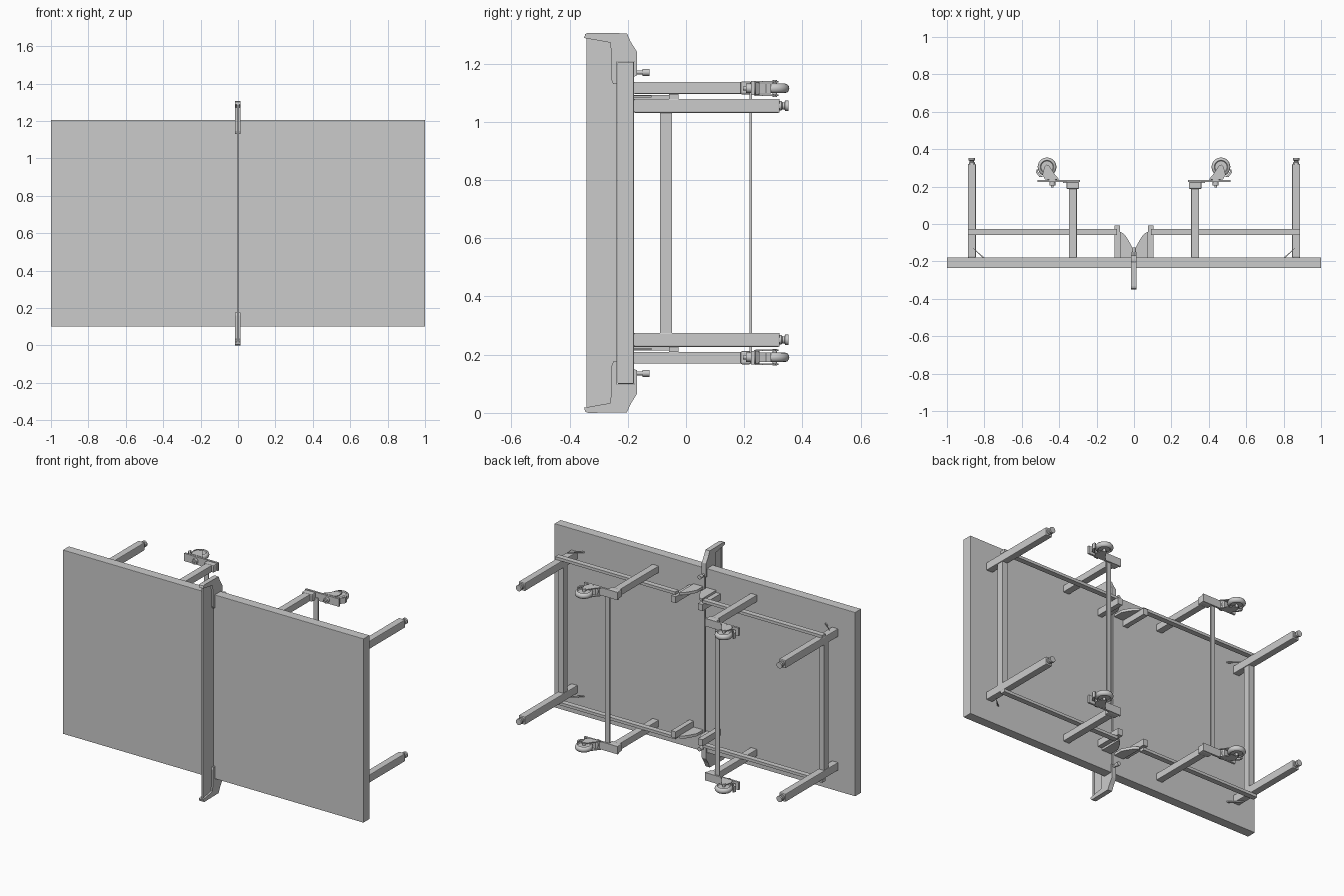
import bpy, bmesh, math
from mathutils import Matrix, Vector

if "Cube" in bpy.data.objects:
    bpy.data.objects.remove(bpy.data.objects["Cube"])

ZC = 0.653  # mid height, the model is mirrored about it


def emit(name, bm, xs=(1, -1), zs=(1, -1), bevel=0, smooth=False):
    """Make an object for each mirrored copy (left/right, upper/lower)."""
    for sx in xs:
        for sz in zs:
            b = bm.copy()
            for v in b.verts:
                v.co.x *= sx
                v.co.z = ZC + (v.co.z - ZC) * sz
            bmesh.ops.recalc_face_normals(b, faces=b.faces[:])
            me = bpy.data.meshes.new(name)
            b.to_mesh(me)
            b.free()
            ob = bpy.data.objects.new(name, me)
            bpy.context.collection.objects.link(ob)
            if bevel:
                m = ob.modifiers.new("bevel", 'BEVEL')
                m.width, m.segments = bevel, 2
            if smooth:
                bpy.context.view_layer.objects.active = ob
                ob.select_set(True)
                bpy.ops.object.shade_smooth_by_angle(angle=math.radians(35))
                ob.select_set(False)
    bm.free()


def box(name, x, y, z, **kw):
    bm = bmesh.new()
    bmesh.ops.create_cube(bm, size=1)
    for v in bm.verts:
        v.co = Vector([(r[0] + r[1]) / 2 + c * (r[1] - r[0]) for r, c in zip((x, y, z), v.co)])
    emit(name, bm, **kw)


def prism(name, pts, lo, hi, axis, **kw):
    """Extrude an outline: axis 'z' takes (x, y) points, axis 'x' takes (y, z)."""
    bm = bmesh.new()
    put = (lambda a, b, t: (a, b, t)) if axis == 'z' else (lambda a, b, t: (t, a, b))
    face = bm.faces.new([bm.verts.new(put(a, b, lo)) for a, b in pts])
    r = bmesh.ops.extrude_face_region(bm, geom=[face])
    new = [v for v in r['geom'] if isinstance(v, bmesh.types.BMVert)]
    bmesh.ops.translate(bm, verts=new, vec=Vector(put(0, 0, hi - lo)))
    emit(name, bm, **kw)


def lathe(name, profile, centre, axis, n=24, **kw):
    """Spin (radius, height) points around an axis through centre."""
    bm = bmesh.new()
    rings = []
    for r, h in profile:
        ring = []
        for i in range(n):
            a = 2 * math.pi * i / n
            c, s = r * math.cos(a), r * math.sin(a)
            p = Vector((c, s, h)) if axis == 'z' else Vector((c, h, s))
            ring.append(bm.verts.new(p + Vector(centre)))
        rings.append(ring)
    for a, b in zip(rings, rings[1:]):
        for i in range(n):
            bm.faces.new((a[i], a[(i + 1) % n], b[(i + 1) % n], b[i]))
    bm.faces.new(rings[0])
    bm.faces.new(rings[-1])
    emit(name, bm, smooth=True, **kw)


# Two table halves
box("table_top", (0.002, 1), (-0.236, -0.179), (0.1, 1.206), zs=(1,), bevel=0.002)

# Net and its top band
box("net", (-0.003, 0.003), (-0.338, -0.237), (0.02, 1.286), xs=(1,), zs=(1,))
box("net_band", (-0.005, 0.005), (-0.342, -0.328), (0.016, 1.29), xs=(1,), zs=(1,))

# Net post clamping round the table edge
prism("net_clamp", [(-.350, 1.288), (-.346, 1.302), (-.335, 1.306), (-.203, 1.304), (-.190, 1.275),
                    (-.168, 1.240), (-.168, 1.160), (-.179, 1.155), (-.179, 1.208), (-.237, 1.208),
                    (-.237, 1.130), (-.250, 1.130), (-.256, 1.145), (-.259, 1.272)],
      -0.016, 0.013, 'x', xs=(1,))
lathe("clamp_screw", [(.007, -.179), (.007, -.15), (.012, -.15), (.012, -.125)],
      (0, 0, 1.17), 'y', xs=(1,), n=12)

# Outer legs with levelling feet
box("outer_leg", (0.846, 0.888), (-0.179, 0.322), (1.031, 1.079), bevel=0.004)
lathe("leg_foot", [(.016, .315), (.016, .328), (.012, .331), (.012, .338), (.018, .341), (.018, .353)],
      (0.867, 0, 1.055), 'y', n=16)

# Cross bar between the outer legs
box("leg_cross_bar", (0.85, 0.884), (-0.09, -0.048), (0.27, 1.036), zs=(1,))

# Diagonal brace at each outer leg
prism("leg_brace", [(0.872, -0.118), (0.865, -0.125), (0.80, -0.179), (0.812, -0.179)],
      1.083, 1.09, 'z')

# Side rails, middle brackets and curved gussets
box("side_rail", (0.09, 0.888), (-0.058, -0.026), (1.079, 1.096))
box("middle_bracket", (0.074, 0.104), (-0.179, -0.008), (1.04, 1.079))
curve = [(0.075 - 0.063 * math.sin(t), -0.125 + 0.08 * (1 - (1 - math.cos(t - math.pi / 2))))
         for t in [math.pi / 2 * i / 6 for i in range(7)]]
curve = [(0.012 + 0.063 * i / 6, -0.12 + 0.077 * math.sin(math.pi / 2 * i / 6)) for i in range(7)]
prism("hinge_gusset", [(0.075, -0.179), (0.012, -0.179)] + curve, 1.076, 1.092, 'z')

# Inner legs with end caps
box("inner_leg", (0.306, 0.348), (-0.179, 0.19), (1.096, 1.137), bevel=0.003)
box("inner_leg_cap", (0.293, 0.361), (0.187, 0.224), (1.094, 1.139), bevel=0.006)

# Castor plates and the flat tie bar joining upper and lower castors
box("castor_plate", (0.29, 0.515), (0.224, 0.236), (1.093, 1.14))
box("castor_tie_bar", (0.35, 0.38), (0.219, 0.226), (0.195, 1.11), zs=(1,))

# Castor: stud, swivel, fork sides, brake pedal, wheel and axle
WX, WY, WZ = 0.465, 0.305, 1.115
lathe("castor_stud", [(.007, .195), (.007, .207), (.016, .207), (.016, .224)],
      (0.437, 0, WZ), 'y', n=12)
lathe("castor_swivel", [(.025, .234), (.025, .246), (.018, .25)], (0.437, 0, WZ), 'y')
fork = [(0.40, 0.238), (0.475, 0.238), (0.49, 0.262), (0.478, 0.308), (0.466, 0.318),
        (0.453, 0.31), (0.425, 0.268)]
prism("castor_fork_upper", fork, 1.136, 1.141, 'z')
prism("castor_fork_lower", fork, 1.089, 1.094, 'z')
prism("castor_fork_bridge", [(0.41, 0.238), (0.47, 0.238), (0.46, 0.25), (0.425, 0.253)],
      1.09, 1.14, 'z')
prism("castor_brake_pedal", [(0.485, 0.25), (0.505, 0.25), (0.524, 0.275), (0.52, 0.292),
                             (0.512, 0.29), (0.512, 0.277), (0.498, 0.262)], 1.098, 1.132, 'z')
lathe("castor_wheel", [(.032, -.011), (.036, -.016), (.043, -.014), (.048, -.008), (.05, 0),
                       (.048, .008), (.043, .014), (.036, .016), (.032, .011)],
      (WX, WY, WZ), 'z', n=32)
lathe("castor_axle", [(.008, -.029), (.008, .029)], (WX, WY, WZ), 'z', n=12)
